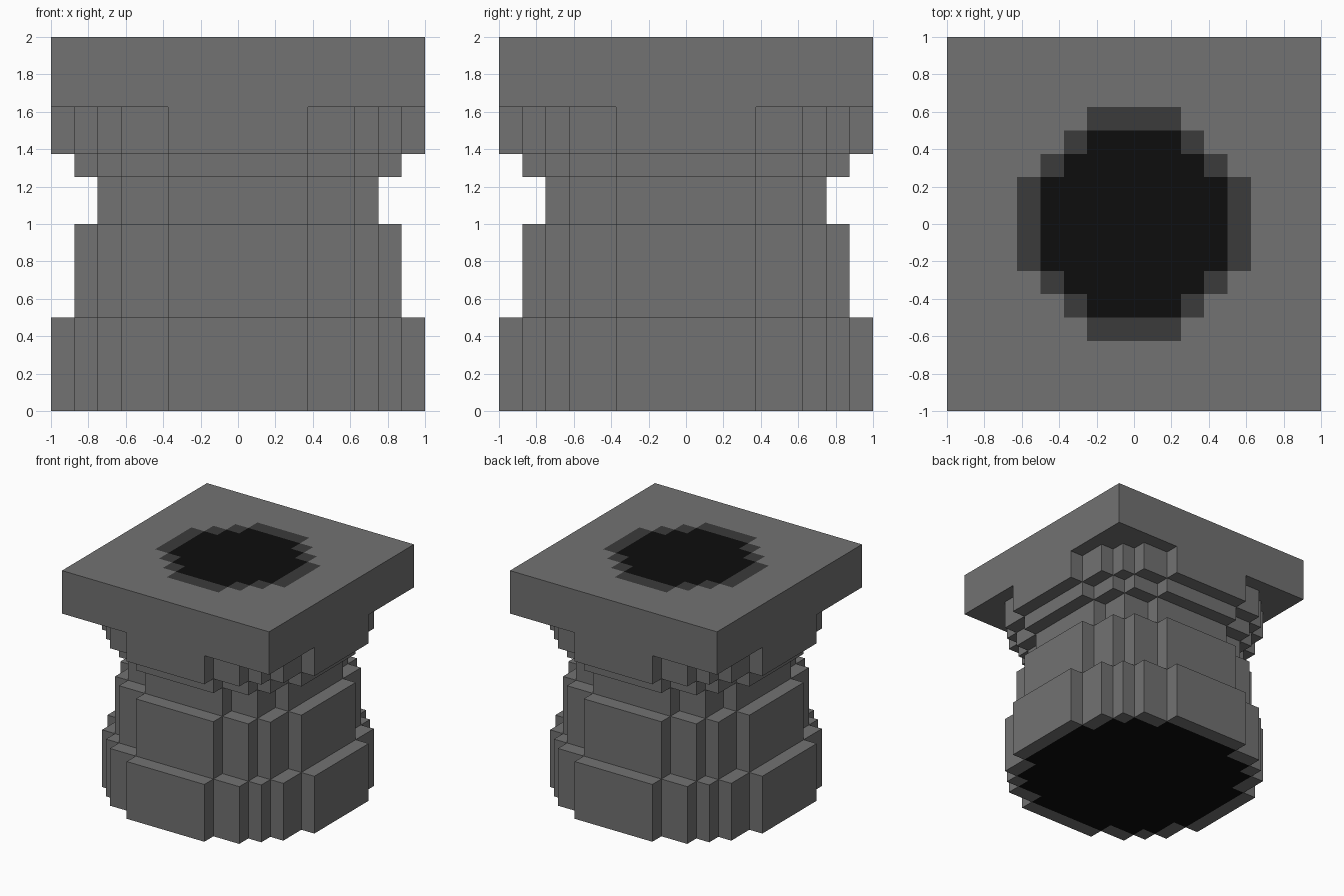
import bpy, bmesh, math

if "Cube" in bpy.data.objects:
    bpy.data.objects.remove(bpy.data.objects["Cube"])

CELL = 0.125


def material(name, v):
    m = bpy.data.materials.new(name)
    m.diffuse_color = (v, v, v, 1)
    m.use_nodes = True
    m.node_tree.nodes["Principled BSDF"].inputs["Base Color"].default_value = m.diffuse_color
    return m


STONE = material("stone grey", 0.168)
RIM = material("dark grey", 0.044)
CORE = material("near black", 0.004)

# Stepped rounds: each is a union of centred rectangles given as half sizes
SQUARE = [(1, 1)]
ROUND_16 = [(1, .375), (.875, .625), (.75, .75), (.625, .875), (.375, 1)]
ROUND_14 = [(.875, .375), (.75, .625), (.625, .75), (.375, .875)]
ROUND_12 = [(.75, .375), (.625, .625), (.375, .75)]
ROUND_10 = [(.625, .25), (.5, .375), (.375, .5), (.25, .625)]
ROUND_8 = [(.5, .25), (.375, .375), (.25, .5)]


def outline(shape):
    """Counter-clockwise stepped outline, one quadrant turned four times."""
    quad = []
    for i, (a, b) in enumerate(shape):
        quad.append((a, b))
        if i + 1 < len(shape):
            quad.append((shape[i + 1][0], b))
    pts = []
    for _ in range(4):
        pts += quad
        quad = [(-y, x) for x, y in quad]
    return pts


def inside(shape, p):
    return any(abs(p.x) < a and abs(p.y) < b for a, b in shape)


def tier(name, shape, z0, z1, paint=(), side=0):
    """Straight prism; paint lists (shape, material) for the cap facing side."""
    bm = bmesh.new()
    base = bm.faces.new([bm.verts.new((x, y, z0)) for x, y in outline(shape)])
    up = bmesh.ops.extrude_face_region(bm, geom=[base], use_keep_orig=True)
    bmesh.ops.translate(bm, vec=(0, 0, z1 - z0),
                        verts=[v for v in up["geom"] if isinstance(v, bmesh.types.BMVert)])
    bmesh.ops.recalc_face_normals(bm, faces=bm.faces[:])
    if paint:
        # Cut into cells, colour the cap, then merge flat areas of one colour
        for k in range(-7, 8):
            for no in ((1, 0, 0), (0, 1, 0)):
                bmesh.ops.bisect_plane(bm, geom=bm.verts[:] + bm.edges[:] + bm.faces[:],
                                       plane_co=[c * k * CELL for c in no], plane_no=no)
        for f in bm.faces:
            if f.normal.z * side > 0.9:
                c = f.calc_center_median()
                for i, (region, _) in enumerate(paint):
                    if inside(region, c):
                        f.material_index = i + 1
        bmesh.ops.dissolve_limit(bm, angle_limit=math.radians(1), verts=bm.verts[:],
                                 edges=bm.edges[:], delimit={'MATERIAL'})
    me = bpy.data.meshes.new(name)
    bm.to_mesh(me)
    bm.free()
    for m in [STONE] + [m for _, m in paint]:
        me.materials.append(m)
    ob = bpy.data.objects.new(name, me)
    bpy.context.collection.objects.link(ob)
    return ob


# Tiers from the foot to the square slab
tier("foot", ROUND_16, 0, .5, [(ROUND_14, CORE)], -1)
tier("lower_drum", ROUND_14, .5, 1)
tier("neck", ROUND_12, 1, 1.25)
tier("lower_collar", ROUND_14, 1.25, 1.375)
tier("upper_collar", ROUND_16, 1.375, 1.625)
tier("top_slab", SQUARE, 1.625, 2, [(ROUND_10, RIM), (ROUND_8, CORE)], 1)
